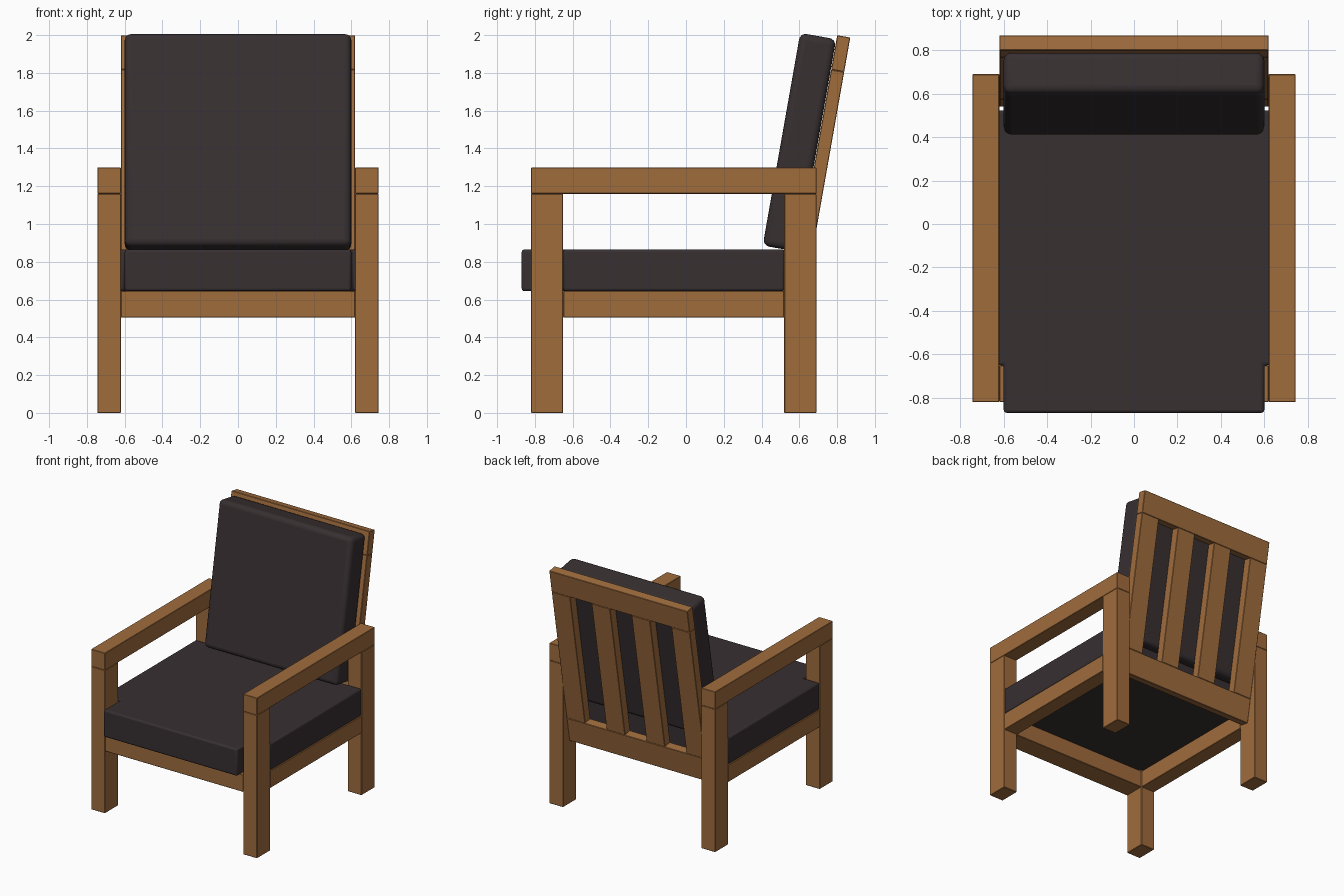
import bpy, bmesh, math
from mathutils import Matrix

if "Cube" in bpy.data.objects:
    bpy.data.objects.remove(bpy.data.objects["Cube"])


def material(name, rgb):
    m = bpy.data.materials.new(name)
    m.diffuse_color = (*rgb, 1)
    m.use_nodes = True
    m.node_tree.nodes["Principled BSDF"].inputs["Base Color"].default_value = m.diffuse_color
    return m


WOOD = material("warm wood", (0.35, 0.15, 0.046))
FABRIC = material("dark fabric", (0.039, 0.029, 0.031))


def prism(name, outline, z0, z1, mat, bevel=0.003, segments=1, matrix=None):
    """Extrude an xy outline from z0 to z1 and soften its edges."""
    bm = bmesh.new()
    face = bm.faces.new([bm.verts.new((x, y, z0)) for x, y in outline])
    top = bmesh.ops.extrude_face_region(bm, geom=[face])["geom"]
    bmesh.ops.translate(bm, vec=(0, 0, z1 - z0),
                        verts=[v for v in top if isinstance(v, bmesh.types.BMVert)])
    bmesh.ops.recalc_face_normals(bm, faces=bm.faces)
    me = bpy.data.meshes.new(name)
    bm.to_mesh(me)
    bm.free()
    me.materials.append(mat)
    ob = bpy.data.objects.new(name, me)
    bpy.context.collection.objects.link(ob)
    if matrix:
        ob.matrix_world = matrix
    mod = ob.modifiers.new("soft edges", "BEVEL")
    mod.width, mod.segments = bevel, segments
    if segments > 1:
        bpy.context.view_layer.objects.active = ob
        bpy.ops.object.select_all(action="DESELECT")
        ob.select_set(True)
        bpy.ops.object.shade_smooth_by_angle(angle=math.radians(40))
    return ob


def box(name, x0, x1, y0, y1, z0, z1, mat=WOOD, **kw):
    return prism(name, [(x0, y0), (x1, y0), (x1, y1), (x0, y1)], z0, z1, mat, **kw)


IN, OUT = 0.62, 0.745            # inner and outer faces of the legs
F0, F1 = -0.82, -0.65            # front leg depth
B0, B1 = 0.52, 0.69              # back leg depth
R0, R1 = 0.505, 0.645            # seat rail height

# Legs, armrests and side rails on both sides
for side, s in (("right", 1), ("left", -1)):
    x0, x1 = sorted((s * IN, s * OUT))
    box(side + "_front_leg", x0, x1, F0, F1, 0, 1.16)
    box(side + "_back_leg", x0, x1, B0, B1, 0, 1.16)
    box(side + "_armrest", x0, x1, F0, B1, 1.16, 1.30)
    box(side + "_seat_rail", x0, x1, F1, B0, R0, R1)

# Front seat rail
box("front_seat_rail", -IN, IN, F0, F1, R0, R1)

# Seat cushion, notched around the front legs
half = [(0.60, -0.87), (0.60, F1), (OUT, F1), (OUT, B0 + 0.003)]
prism("seat_cushion", half + [(-x, y) for x, y in reversed(half)],
      R1, 0.865, FABRIC, bevel=0.014, segments=3)

# Leaning back frame: origin at its lower rear edge, tilted 10 degrees
LEAN = Matrix.Translation((0, 0.609, 0.51)) @ Matrix.Rotation(math.radians(-10), 4, "X")
T, LEN, RAIL, W = 0.07, 1.50, 0.185, 0.165
box("back_top_rail", -IN, IN, -T, 0, LEN - RAIL, LEN, matrix=LEAN)
box("back_bottom_rail", -IN, IN, -T, 0, 0, RAIL + 0.015, matrix=LEAN)
step = (2 * IN - W) / 3
for i in range(4):
    x = -IN + i * step
    name = "back_post" if i in (0, 3) else "back_slat"
    box(name, x, x + W, -T, 0, RAIL + 0.015, LEN - RAIL, matrix=LEAN)

# Back cushion resting on the frame
box("back_cushion", -0.60, 0.60, -0.265, -0.072, 0.335, 1.478, FABRIC,
    bevel=0.035, segments=4, matrix=LEAN)
